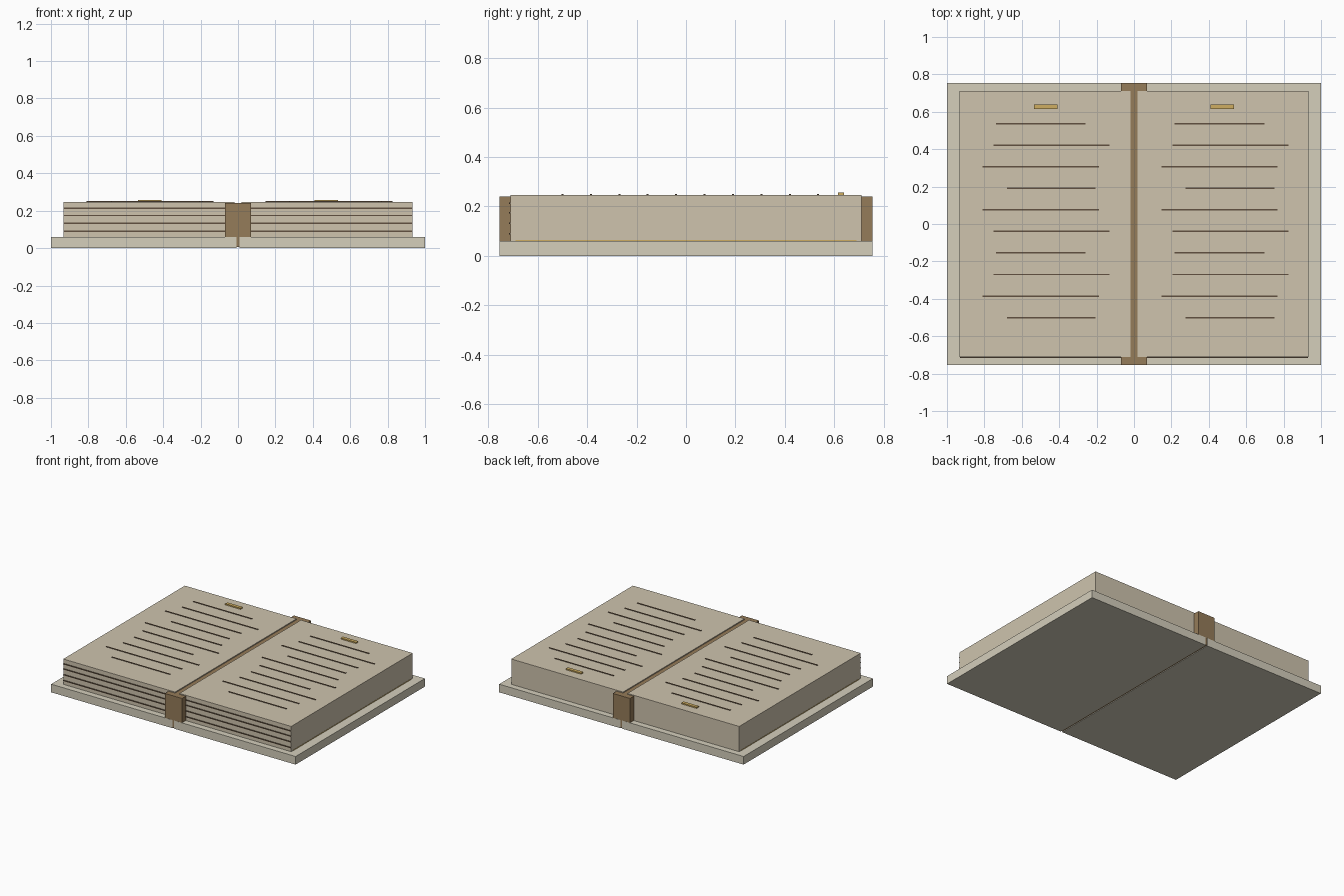
import bpy

if "Cube" in bpy.data.objects:
    bpy.data.objects.remove(bpy.data.objects["Cube"])


def material(name, rgb):
    m = bpy.data.materials.new(name)
    m.diffuse_color = (*rgb, 1)
    m.use_nodes = True
    m.node_tree.nodes["Principled BSDF"].inputs["Base Color"].default_value = m.diffuse_color
    return m


COVER = material("cover_cloth", (0.66, 0.62, 0.50))
PAPER = material("paper", (0.62, 0.55, 0.42))
BROWN = material("brown_leather", (0.30, 0.20, 0.10))
INK = material("ink", (0.12, 0.08, 0.05))
GOLD = material("gold", (0.62, 0.42, 0.12))


def box(name, x, y, z, mat):
    """Box from (min, max) ranges on each axis."""
    verts = [(a, b, c) for a in x for b in y for c in z]
    faces = [(0, 1, 3, 2), (4, 6, 7, 5), (0, 4, 5, 1),
             (2, 3, 7, 6), (0, 2, 6, 4), (1, 5, 7, 3)]
    mesh = bpy.data.meshes.new(name)
    mesh.from_pydata(verts, [], faces)
    mesh.materials.append(mat)
    ob = bpy.data.objects.new(name, mesh)
    bpy.context.collection.objects.link(ob)
    return ob


# Spine block running between the two halves
box("spine", (-0.07, 0.07), (-0.754, 0.754), (0.005, 0.24), BROWN)

for side, s in (("left", -1), ("right", 1)):
    def span(a, b):
        return tuple(sorted((s * a, s * b)))

    # Cover board and page block
    box(f"{side}_cover", span(0.007, 1.0), (-0.755, 0.755), (0, 0.06), COVER)
    box(f"{side}_pages", span(0.018, 0.932), (-0.71, 0.71), (0.06, 0.247), PAPER)
    # Page layers on the front edge
    for i, z in enumerate((0.09, 0.133, 0.175, 0.213)):
        box(f"{side}_page_edge_{i}", span(0.03, 0.93), (-0.716, -0.708),
            (z - 0.003, z + 0.003), INK)
    # Gilt line at the foot of the fore edge, and page ornament
    box(f"{side}_gilt_line", span(0.92, 0.934), (-0.69, 0.69), (0.059, 0.064), GOLD)
    box(f"{side}_ornament", span(0.41, 0.535), (0.615, 0.64), (0.246, 0.256), GOLD)

# Ruled writing lines, the same layout on both pages
layouts = [(0.217, 0.697), (0.205, 0.825), (0.146, 0.768), (0.275, 0.75),
           (0.146, 0.768), (0.205, 0.825)]
for i in range(10):
    x0, x1 = layouts[i % 6] if i < 7 else layouts[i - 6]
    y = 0.535 - i * 0.115
    for side, dx in (("left", -0.955), ("right", 0)):
        box(f"{side}_writing_line_{i}", (x0 + dx, x1 + dx),
            (y - 0.004, y + 0.004), (0.246, 0.251), INK)
